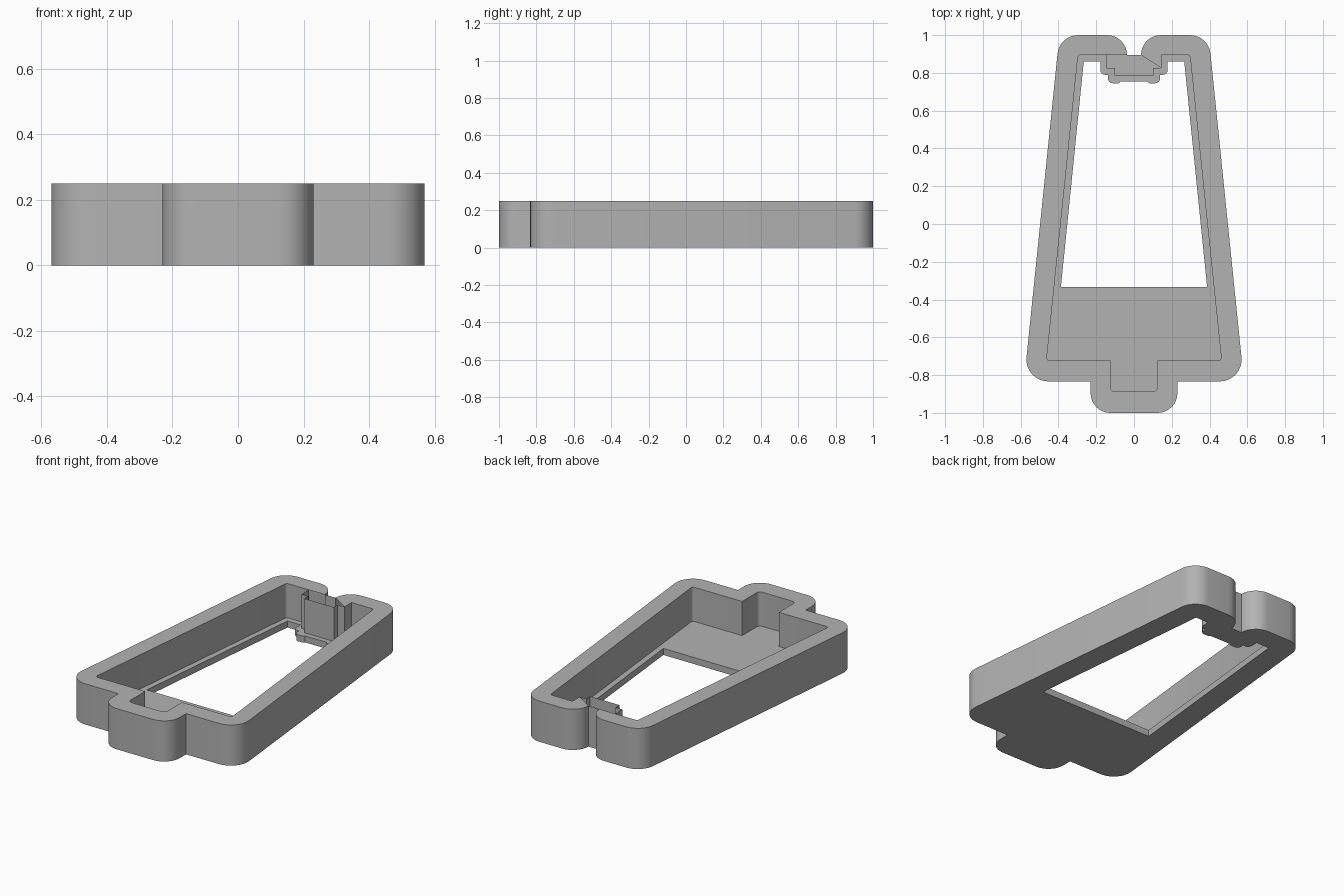
import bpy
import bmesh
import math
from mathutils import Vector

HEIGHT, FLOOR = 0.25, 0.04

cube = bpy.data.objects.get("Cube")
if cube:
    bpy.data.objects.remove(cube)

grey = bpy.data.materials.new("plain grey")
grey.use_nodes = True
colour = (0.45, 0.45, 0.45, 1)
grey.diffuse_color = colour
grey.node_tree.nodes["Principled BSDF"].inputs["Base Color"].default_value = colour


def rounded_outline(half, steps=8):
    """Mirror a half outline of (x, y, radius) corners and round every corner."""
    corners = half + [(-x, y, r) for x, y, r in reversed(half)]
    points = []
    for i, (x, y, r) in enumerate(corners):
        p = Vector((x, y))
        if r == 0:
            points.append(p)
            continue
        a = (Vector(corners[i - 1][:2]) - p).normalized()
        b = (Vector(corners[(i + 1) % len(corners)][:2]) - p).normalized()
        half_angle = a.angle(b) / 2
        centre = p + (a + b).normalized() * r / math.sin(half_angle)
        start = p + a * r / math.tan(half_angle) - centre
        end = p + b * r / math.tan(half_angle) - centre
        sweep = start.angle_signed(end)
        for k in range(steps + 1):
            t = -sweep * k / steps
            c, s = math.cos(t), math.sin(t)
            points.append(centre + Vector((start.x * c - start.y * s,
                                           start.x * s + start.y * c)))
    return points


# Right half of each outline, from the back to the front
outer = rounded_outline([
    (0.037, 0.895, 0), (0.037, 1.0, 0.105), (0.395, 1.0, 0.11),
    (0.582, -0.833, 0.115), (0.23, -0.833, 0), (0.23, -1.0, 0.105)])
pocket = rounded_outline([
    (0.10, 0.787, 0), (0.10, 0.825, 0), (0.145, 0.825, 0), (0.145, 0.895, 0),
    (0.296, 0.895, 0.015), (0.463, -0.723, 0.015),
    (0.125, -0.723, 0), (0.125, -0.887, 0.025)], 4)
opening = rounded_outline([
    (0.072, 0.755, 0), (0.08, 0.745, 0.005), (0.138, 0.745, 0.025),
    (0.138, 0.79, 0), (0.178, 0.79, 0.025), (0.178, 0.86, 0),
    (0.266, 0.86, 0), (0.387, -0.333, 0)], 4)

bm = bmesh.new()


def edge_loop(points, z):
    verts = [bm.verts.new((p.x, p.y, z)) for p in points]
    edges = [bm.edges.new((v, verts[(i + 1) % len(verts)])) for i, v in enumerate(verts)]
    return verts, edges


def wall(points, z_low, z_high):
    """Vertical band; returns the edges of its lower and upper rims."""
    low, low_edges = edge_loop(points, z_low)
    high, high_edges = edge_loop(points, z_high)
    for i in range(len(low)):
        j = (i + 1) % len(low)
        bm.faces.new((low[i], low[j], high[j], high[i]))
    return low_edges, high_edges


# Outer wall, pocket wall and opening edge, joined by flat rings
outer_low, outer_high = wall(outer, 0, HEIGHT)
pocket_low, pocket_high = wall(pocket, FLOOR, HEIGHT)
opening_low, opening_high = wall(opening, 0, FLOOR)
for rims in (outer_high + pocket_high, pocket_low + opening_high, outer_low + opening_low):
    bmesh.ops.triangle_fill(bm, edges=rims, use_beauty=True, use_dissolve=False)
bmesh.ops.recalc_face_normals(bm, faces=bm.faces[:])

mesh = bpy.data.meshes.new("tapered_tray")
bm.to_mesh(mesh)
bm.free()
mesh.materials.append(grey)
tray = bpy.data.objects.new("tapered_tray", mesh)
bpy.context.collection.objects.link(tray)
bpy.ops.object.select_all(action="DESELECT")
tray.select_set(True)
bpy.context.view_layer.objects.active = tray
bpy.ops.object.shade_smooth_by_angle(angle=math.radians(30))
